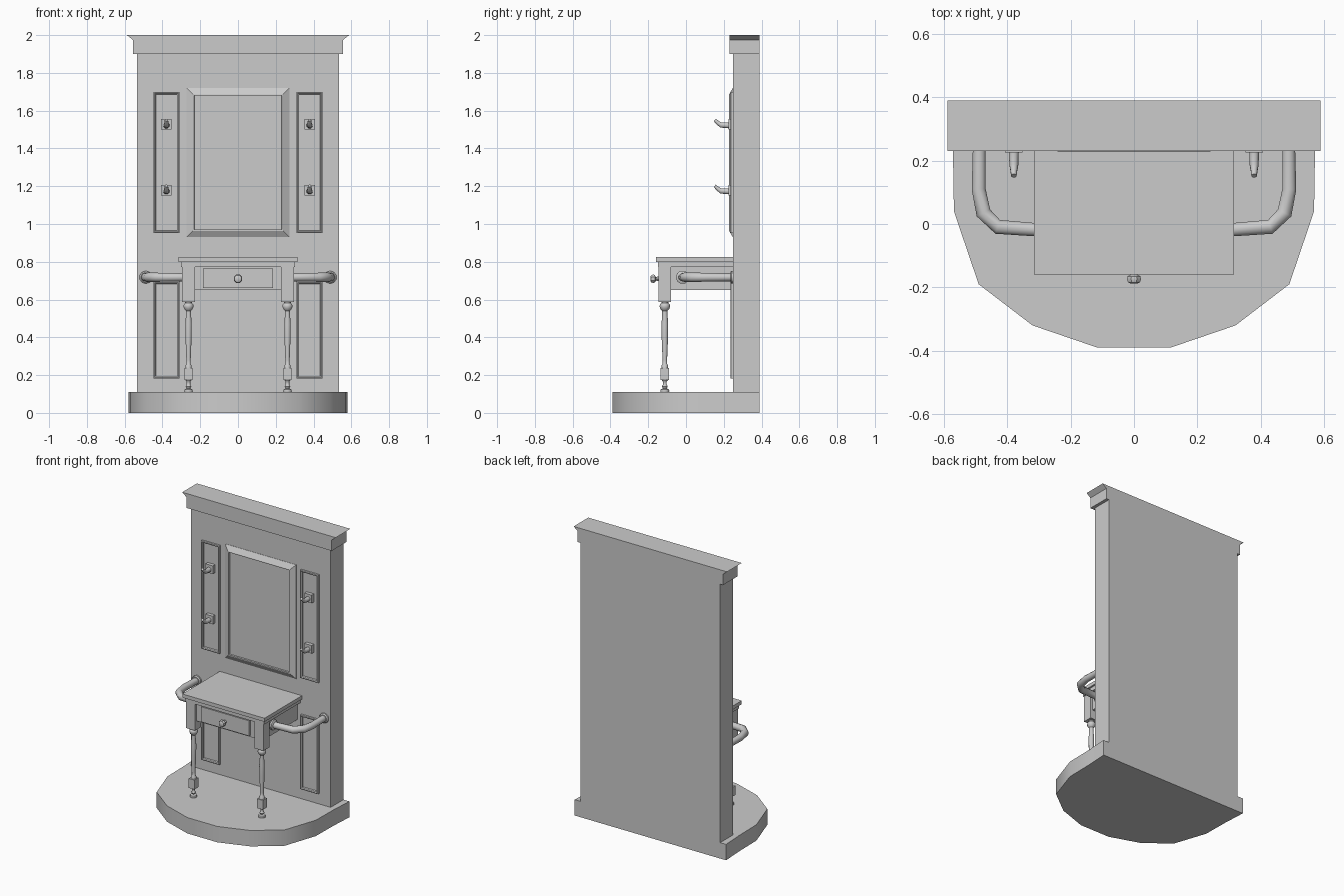
import bpy, bmesh, math
from mathutils import Vector

if "Cube" in bpy.data.objects:
    bpy.data.objects.remove(bpy.data.objects["Cube"], do_unlink=True)

GREY = (0.6, 0.6, 0.6, 1)
stone = bpy.data.materials.new("plain grey")
stone.use_nodes = True
stone.diffuse_color = GREY
stone.node_tree.nodes["Principled BSDF"].inputs["Base Color"].default_value = GREY


def finish(name, bm, smooth=None):
    bmesh.ops.recalc_face_normals(bm, faces=bm.faces)
    mesh = bpy.data.meshes.new(name)
    bm.to_mesh(mesh)
    bm.free()
    mesh.materials.append(stone)
    ob = bpy.data.objects.new(name, mesh)
    bpy.context.collection.objects.link(ob)
    if smooth:
        bpy.ops.object.select_all(action='DESELECT')
        ob.select_set(True)
        bpy.context.view_layer.objects.active = ob
        bpy.ops.object.shade_smooth_by_angle(angle=math.radians(smooth))
    return ob


def box(name, x, y, z):
    bm = bmesh.new()
    bmesh.ops.create_cube(bm, size=1)
    for v in bm.verts:
        v.co = [lo + (c + 0.5) * (hi - lo) for c, (lo, hi) in zip(v.co, (x, y, z))]
    return finish(name, bm)


def prism(name, points, direction, smooth=None):
    bm = bmesh.new()
    face = bm.faces.new([bm.verts.new(p) for p in points])
    ext = bmesh.ops.extrude_face_region(bm, geom=[face])
    bmesh.ops.translate(bm, vec=direction,
                        verts=[g for g in ext["geom"] if isinstance(g, bmesh.types.BMVert)])
    return finish(name, bm, smooth)


def skin(name, rings, closed=False, smooth=None):
    """Bridge successive rings of points; cap the ends unless closed."""
    bm = bmesh.new()
    loops = [[bm.verts.new(p) for p in ring] for ring in rings]
    n = len(loops[0])
    pairs = list(zip(loops, loops[1:])) + ([(loops[-1], loops[0])] if closed else [])
    for a, b in pairs:
        for i in range(n):
            j = (i + 1) % n
            bm.faces.new((a[i], a[j], b[j], b[i]))
    if not closed:
        bm.faces.new(loops[0])
        bm.faces.new(loops[-1])
    return finish(name, bm, smooth)


def lathe(name, centre, axis, profile, sides=10, smooth=40):
    """Profile is (radius, distance along the axis)."""
    turn = Vector((0, 0, 1)).rotation_difference(Vector(axis))
    rings = []
    for r, h in profile:
        rings.append([Vector(centre) + turn @ Vector((r * math.cos(a), r * math.sin(a), h))
                      for a in (math.tau * (i + 0.5) / sides for i in range(sides))])
    return skin(name, rings, smooth=smooth)


def tube(name, path, radii, sides=10, smooth=50):
    pts = [Vector(p) for p in path]
    rings = []
    for i, p in enumerate(pts):
        t = (pts[min(i + 1, len(pts) - 1)] - pts[max(i - 1, 0)]).normalized()
        u = t.cross(Vector((0, 0, 1))).normalized()
        w = u.cross(t)
        rings.append([p + radii[i] * (u * math.cos(a) + w * math.sin(a))
                      for a in (math.tau * (k + 0.5) / sides for k in range(sides))])
    return skin(name, rings, smooth=smooth)


def frame(name, cx, cz, hx, hz, steps, smooth=None):
    """Rectangular moulding; steps are (inset, depth) around its section."""
    rings = []
    for inset, y in steps:
        a, b = hx - inset, hz - inset
        rings.append([(cx + sx * a, y, cz + sz * b)
                      for sx, sz in ((-1, -1), (1, -1), (1, 1), (-1, 1))])
    return skin(name, rings, closed=True, smooth=smooth)


WALL = 0.25
BACK = 0.39

# Rounded platform
half = [(0.58, BACK), (0.571, 0.23), (0.568, 0.04), (0.49, -0.19), (0.32, -0.32), (0.115, -0.39)]
outline = half + [(-x, y) for x, y in reversed(half)]
prism("platform", [(x, y, 0) for x, y in outline], (0, 0, 0.11), smooth=35)

# Back wall and cornice
box("back_wall", (-0.535, 0.535), (WALL, BACK), (0.1, 1.92))
side = [(0.557, 1.9), (0.557, 1.975), (0.588, 2.0)]
crown = side + [(-x, z) for x, z in reversed(side)]
prism("cornice", [(x, 0.23, z) for x, z in crown], (0, BACK - 0.23, 0))

# Mirror with a sloping frame
frame("mirror_frame", 0, 1.325, 0.272, 0.395,
      [(0, WALL + 0.005), (0, WALL - 0.002), (0.034, 0.228), (0.04, 0.228), (0.042, WALL + 0.005)])
box("mirror_glass", (-0.232, 0.232), (0.24, WALL + 0.005), (0.968, 1.682))

# Table
box("table_top", (-0.315, 0.315), (-0.16, WALL), (0.8, 0.825))
box("table_top_moulding", (-0.303, 0.303), (-0.148, WALL), (0.773, 0.8))
box("table_apron", (-0.28, 0.28), (-0.13, WALL), (0.65, 0.775))
box("drawer_front", (-0.185, 0.185), (-0.142, -0.125), (0.66, 0.765))
lathe("drawer_knob", (0, -0.14, 0.71), (0, -1, 0),
      [(0.013, 0), (0.011, 0.02), (0.022, 0.025), (0.024, 0.034), (0.02, 0.044), (0.012, 0.048)], 8)

leg_profile = [(0.02, 0.59), (0.018, 0.582), (0.026, 0.575), (0.028, 0.562), (0.022, 0.548),
               (0.014, 0.54), (0.014, 0.52), (0.018, 0.47), (0.017, 0.4), (0.012, 0.28),
               (0.012, 0.26), (0.018, 0.25), (0.018, 0.23)]
foot_profile = [(0.018, 0.175), (0.01, 0.165), (0.01, 0.15), (0.016, 0.14), (0.01, 0.13),
                (0.022, 0.124), (0.024, 0.115), (0.02, 0.105)]

for s, label in ((1, "left"), (-1, "right")):
    # Wall panels
    for part, z0, z1 in (("upper", 0.952, 1.7), ("lower", 0.182, 0.697)):
        frame(f"{label}_{part}_panel_moulding", s * 0.379, (z0 + z1) / 2, 0.069, (z1 - z0) / 2,
              [(0, WALL + 0.005), (0, 0.237), (0.006, 0.235), (0.012, 0.239), (0.015, WALL + 0.005)])

    # Coat hooks
    for part, z in (("upper", 1.527), ("lower", 1.178)):
        x = s * 0.379
        box(f"{label}_{part}_hook_plate", (x - 0.028, x + 0.028), (0.225, WALL + 0.005), (z - 0.028, z + 0.028))
        tube(f"{label}_{part}_hook", [(x, 0.23, z - 0.005), (x, 0.185, z - 0.003), (x, 0.172, z + 0.006), (x, 0.152, z + 0.024)],
             [0.017, 0.015, 0.012, 0.009], 8)

    # Turned legs
    x, y = s * 0.262, -0.112
    box(f"{label}_leg_block", (x - 0.034, x + 0.034), (y - 0.033, y + 0.033), (0.588, 0.775))
    lathe(f"{label}_leg", (x, y, 0), (0, 0, 1), leg_profile)
    box(f"{label}_ankle_block", (x - 0.022, x + 0.022), (y - 0.022, y + 0.022), (0.173, 0.238))
    lathe(f"{label}_foot", (x, y, 0), (0, 0, 1), foot_profile)

    # Curved towel rails
    path = [(0.488, WALL, 0.718), (0.49, 0.11, 0.718), (0.475, 0.035, 0.718),
            (0.43, -0.009, 0.718), (0.31, -0.018, 0.718), (0.275, -0.018, 0.718)]
    tube(f"{label}_rail", [(s * a, b, c) for a, b, c in path],
         [0.021, 0.023, 0.025, 0.024, 0.022, 0.022])
    lathe(f"{label}_rail_wall_rosette", (s * 0.488, WALL + 0.003, 0.718), (0, -1, 0),
          [(0.034, 0), (0.034, 0.012), (0.027, 0.018)], 10)
    lathe(f"{label}_rail_table_rosette", (s * 0.275, -0.018, 0.718), (s, 0, 0),
          [(0.036, 0), (0.036, 0.016), (0.027, 0.022)], 10)
